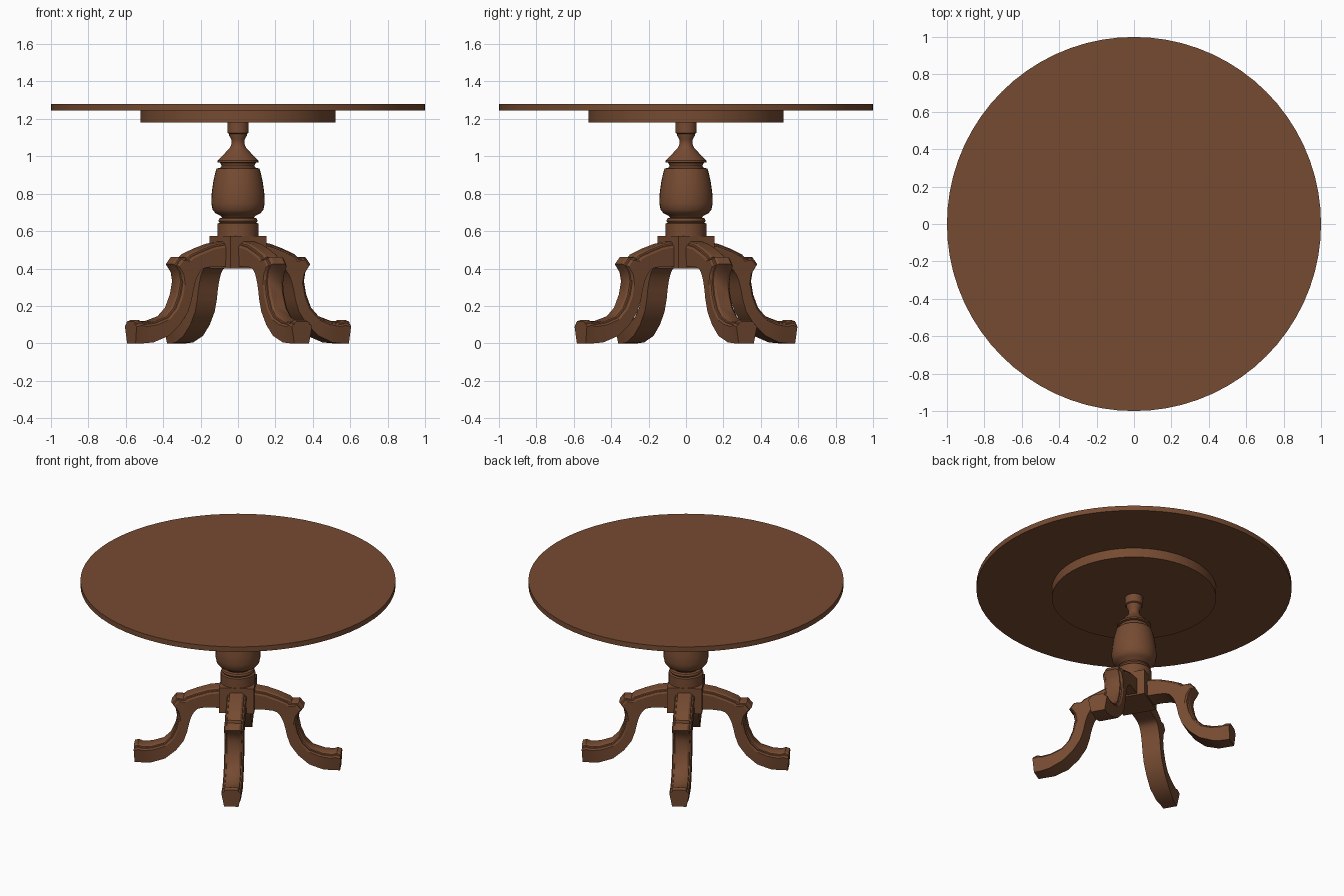
import bpy, bmesh, math

if "Cube" in bpy.data.objects:
    bpy.data.objects.remove(bpy.data.objects["Cube"])

wood = bpy.data.materials.new("brown_wood")
wood.diffuse_color = (0.18, 0.070, 0.031, 1)
wood.use_nodes = True
wood.node_tree.nodes["Principled BSDF"].inputs["Base Color"].default_value = wood.diffuse_color


def finish(name, bm, angle=35):
    bmesh.ops.recalc_face_normals(bm, faces=bm.faces)
    me = bpy.data.meshes.new(name)
    bm.to_mesh(me)
    bm.free()
    ob = bpy.data.objects.new(name, me)
    bpy.context.collection.objects.link(ob)
    me.materials.append(wood)
    bpy.ops.object.select_all(action='DESELECT')
    ob.select_set(True)
    bpy.context.view_layer.objects.active = ob
    bpy.ops.object.shade_smooth_by_angle(angle=math.radians(angle))
    return ob


def loft(bm, rings, closed_ring=True):
    """Join equal-length rings of points with quads and cap both ends."""
    vs = [[bm.verts.new(p) for p in ring] for ring in rings]
    n = len(vs[0])
    for a, b in zip(vs, vs[1:]):
        for i in range(n):
            j = (i + 1) % n
            bm.faces.new((a[i], a[j], b[j], b[i]))
    bm.faces.new(vs[0])
    bm.faces.new(vs[-1])


def turned(name, profile, segs):
    bm = bmesh.new()
    loft(bm, [[(r * math.cos(2 * math.pi * i / segs), r * math.sin(2 * math.pi * i / segs), z)
               for i in range(segs)] for r, z in profile])
    return finish(name, bm)


# Round top and the smaller disc below it
turned("table_top", [(1.0, 1.245), (1.0, 1.28)], 72)
turned("support_disc", [(0.522, 1.18), (0.522, 1.246)], 64)

# Turned column, bottom to top
turned("column", [
    (0.11, 0.57), (0.11, 0.64), (0.098, 0.645), (0.105, 0.655), (0.10, 0.668),
    (0.085, 0.672), (0.092, 0.682), (0.12, 0.695), (0.136, 0.715), (0.143, 0.75),
    (0.141, 0.80), (0.133, 0.86), (0.122, 0.91), (0.115, 0.935), (0.095, 0.938),
    (0.088, 0.948), (0.094, 0.965), (0.109, 0.968), (0.109, 0.978), (0.085, 1.00),
    (0.058, 1.03), (0.040, 1.05), (0.034, 1.07), (0.036, 1.09), (0.047, 1.11),
    (0.048, 1.12), (0.057, 1.125), (0.057, 1.182)], 32)

# Square hub that the legs join
TURN = math.radians(30.3)
bm = bmesh.new()
bmesh.ops.create_cube(bm, size=1)
for v in bm.verts:
    v.co = (v.co.x * 0.222, v.co.y * 0.222, 0.4875 + v.co.z * 0.175)
hub = finish("hub", bm)
hub.rotation_euler.z = TURN

# Scrolled leg: outer edge (r, z) and matching inner edge (r, z)
stations = [
    (.10, .545, .10, .41), (.18, .532, .18, .41), (.26, .505, .23, .405),
    (.33, .475, .255, .395), (.345, .460, .265, .385), (.393, .462, .275, .372),
    (.423, .425, .287, .350), (.395, .388, .297, .325), (.385, .335, .308, .285),
    (.40, .26, .318, .235), (.43, .19, .34, .17), (.475, .145, .39, .10),
    (.55, .120, .46, .04), (.61, .116, .55, .005), (.635, .126, .61, 0),
    (.66, .118, .655, 0)]
# Cross-section: distance down from the outer edge, half width (stepped moulding)
steps = [(0.0, .034), (.008, .046), (.016, .048), (.018, .056), (.030, .063)]


def make_leg(name, angle):
    bm = bmesh.new()
    rings = []
    for k, (ro, zo, ri, zi) in enumerate(stations):
        length = math.hypot(ri - ro, zi - zo)
        low = .046 if k >= 14 else .054 if k == 13 else .061
        half = [(d / length, w) for d, w in steps] + [(1.0, low)]
        pts = [(t, w) for t, w in half] + [(t, -w) for t, w in reversed(half)]
        rings.append([(ro + (ri - ro) * t, w, zo + (zi - zo) * t) for t, w in pts])
    loft(bm, rings)
    leg = finish(name, bm, 30)
    leg.rotation_euler.z = math.radians(angle)


for name, angle in (("leg_right", 29.5), ("leg_back", 121.3),
                    ("leg_left", 209.5), ("leg_front", 301.3)):
    make_leg(name, angle)
